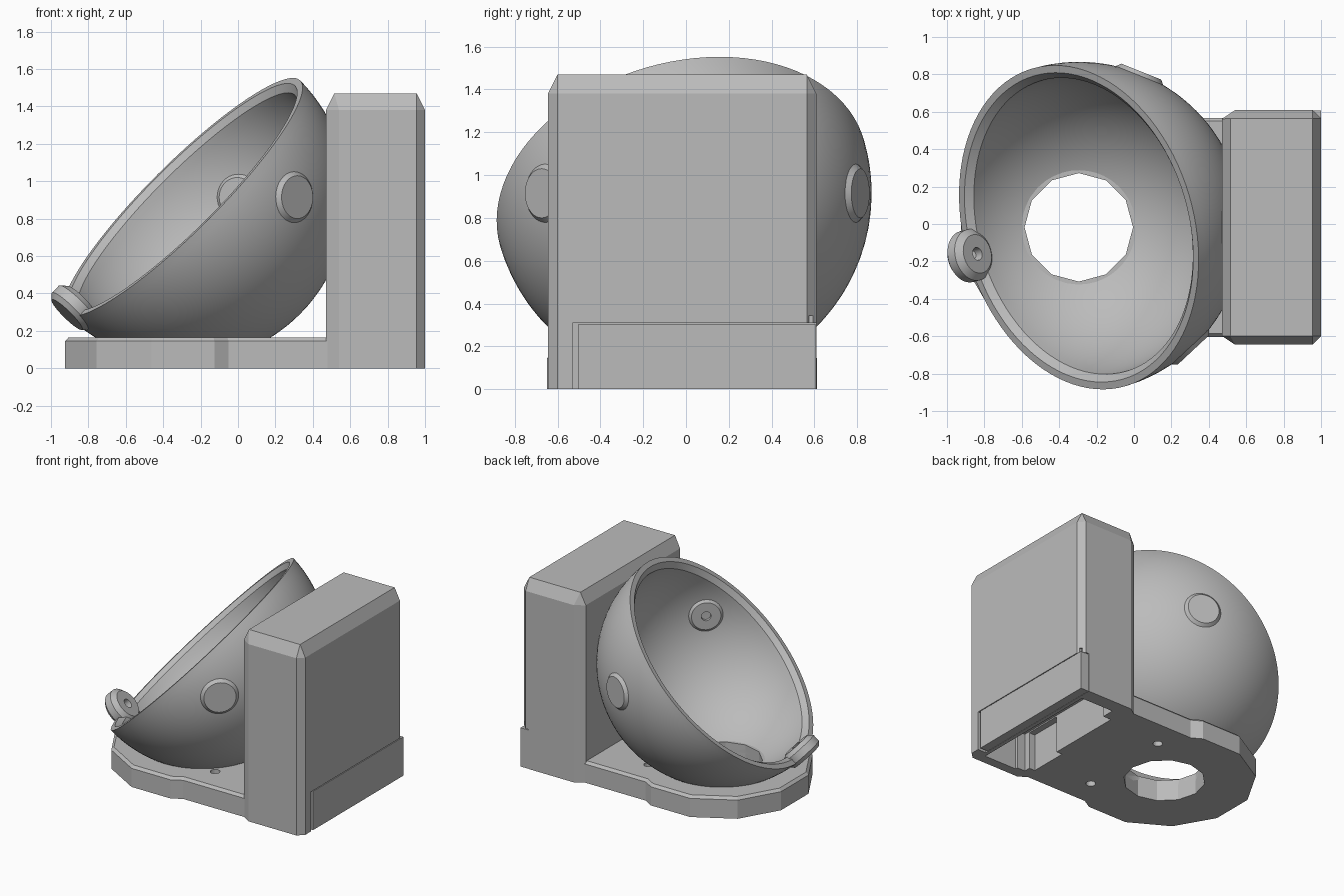
import bpy, bmesh, math
from mathutils import Vector, Matrix

if "Cube" in bpy.data.objects:
    bpy.data.objects.remove(bpy.data.objects["Cube"])

CENTRE = Vector((-0.295, -0.018, 0.915))   # centre of the bowl sphere
R_OUT, R_IN = 0.885, 0.81
CX, CY = CENTRE.x, CENTRE.y
RIM = Vector((-0.69, -0.205, 0.694)).normalized()

grey = bpy.data.materials.new("grey plastic")
grey.diffuse_color = (0.5, 0.5, 0.5, 1)
grey.use_nodes = True
grey.node_tree.nodes["Principled BSDF"].inputs["Base Color"].default_value = grey.diffuse_color


def finish(bm, name):
    bmesh.ops.remove_doubles(bm, verts=bm.verts, dist=1e-5)
    bmesh.ops.recalc_face_normals(bm, faces=bm.faces)
    me = bpy.data.meshes.new(name)
    bm.to_mesh(me)
    bm.free()
    ob = bpy.data.objects.new(name, me)
    bpy.context.collection.objects.link(ob)
    me.materials.append(grey)
    return ob


def hull(name, points):
    bm = bmesh.new()
    for p in points:
        bm.verts.new(p)
    res = bmesh.ops.convex_hull(bm, input=bm.verts)
    junk = [g for g in res["geom_interior"] if isinstance(g, bmesh.types.BMVert)]
    bmesh.ops.delete(bm, geom=junk, context='VERTS')
    bmesh.ops.dissolve_limit(bm, angle_limit=0.01, verts=bm.verts, edges=bm.edges)
    return finish(bm, name)


def box(name, x0, x1, y0, y1, z0, z1):
    return hull(name, [(x, y, z) for x in (x0, x1) for y in (y0, y1) for z in (z0, z1)])


def prism(name, outline, levels):
    """Extruded outline; levels are (z, scale about the bowl axis)."""
    bm = bmesh.new()
    rings = [[bm.verts.new((CX + (x - CX) * s, CY + (y - CY) * s, z)) for x, y in outline]
             for z, s in levels]
    n = len(outline)
    for a, b in zip(rings, rings[1:]):
        for i in range(n):
            bm.faces.new((a[i], a[(i + 1) % n], b[(i + 1) % n], b[i]))
    bm.faces.new(rings[0][::-1])
    bm.faces.new(rings[-1])
    return finish(bm, name)


def ngon(x, y, r, n, start=0.0):
    return [(x + r * math.cos(start + 2 * math.pi * i / n),
             y + r * math.sin(start + 2 * math.pi * i / n)) for i in range(n)]


def lathe(name, profile, axis, steps):
    """Spin (radius, height) points about an axis through the bowl centre."""
    bm = bmesh.new()
    vs = [bm.verts.new((r, 0, h)) for r, h in profile]
    es = [bm.edges.new(p) for p in zip(vs, vs[1:])]
    bmesh.ops.spin(bm, geom=vs + es, cent=(0, 0, 0), axis=(0, 0, 1),
                   angle=2 * math.pi, steps=steps)
    rot = Vector(axis).to_track_quat('Z', 'Y').to_matrix().to_4x4()
    bmesh.ops.transform(bm, matrix=Matrix.Translation(CENTRE) @ rot, verts=bm.verts)
    return finish(bm, name)


def cut(ob, *cutters):
    bpy.context.view_layer.objects.active = ob
    for c in cutters:
        m = ob.modifiers.new("cut", 'BOOLEAN')
        m.operation, m.solver, m.object = 'DIFFERENCE', 'EXACT', c
        bpy.ops.object.modifier_apply(modifier=m.name)
        c.hide_render = True


def smooth(ob, angle=30):
    bpy.ops.object.select_all(action='DESELECT')
    ob.select_set(True)
    bpy.context.view_layer.objects.active = ob
    bpy.ops.object.shade_smooth_by_angle(angle=math.radians(angle))


def arc(r, a0, a1, n):
    return [(r * math.cos(a0 + (a1 - a0) * i / n), r * math.sin(a0 + (a1 - a0) * i / n))
            for i in range(n + 1)]


# Shared cutters
drain = prism("drain_cutter", ngon(CX, CY, 0.29, 12), [(-0.1, 1), (0.6, 1)])
below = box("below_cutter", -2, 2, -2, 2, -1, 0.1)

# Tilted half-sphere bowl with a bevelled rim
tilt = math.asin(0.035 / R_IN)
profile = [(0, -R_OUT)] + arc(R_OUT, -math.pi / 2, 0, 28)[1:] + [(0.845, 0)]
profile += arc(R_IN, -tilt, -math.pi / 2, 28)[:-1] + [(0, -R_IN)]
bowl = lathe("bowl", profile, RIM, 96)
cut(bowl, below, drain)
smooth(bowl)

# Three round bosses: two in the wall, one on the low rim
boss = [(0, 0.85), (0.035, 0.85), (0.035, 0.785), (0.105, 0.785), (0.14, 0.815),
        (0.14, 0.87), (0.115, 0.897), (0, 0.897)]
for name, d in (("rear_boss", (math.cos(1.19), math.sin(1.19), 0)),
                ("front_boss", (math.cos(-0.82), math.sin(-0.82), 0)),
                ("rim_boss", (-0.69, -0.18, -0.70))):
    smooth(lathe(name, boss, d, 40))

# Twelve-sided foot plate with a straight bridge to the housing
ring = ngon(CX, CY, 0.63 / math.cos(math.pi / 12), 12, math.radians(75))[:8]
outline = [(0.5, CY + 0.585), (-0.05, CY + 0.585)]
outline += ring[:7 + 1]
outline = [p for p in outline if p[0] < -0.1 or p[1] > 0]
outline += [(-0.05, CY - 0.585), (0.5, CY - 0.585)]
outline = [outline[0], outline[1]] + sorted(
    (p for p in ngon(CX, CY, 0.63 / math.cos(math.pi / 12), 12, math.radians(15)) if p[0] < -0.1),
    key=lambda p: math.atan2(p[1] - CY, p[0] - CX) % (2 * math.pi)) + outline[-2:]
foot = prism("foot_plate", outline, [(0, 1), (0.145, 1), (0.165, 0.97)])
holes = [prism("screw_cutter", ngon(0.075, CY + s * 0.37, 0.035, 20), [(-0.1, 1), (0.4, 1)])
         for s in (-1, 1)]
cut(foot, drain, *holes)

# Upright housing with chamfered corners and top
pts = []
for s in (-1, 1):
    for x, y in ((0.47, 0.58), (0.54, 0.627), (0.955, 0.627), (1.0, 0.582)):
        pts += [(x, CY + s * y, 0), (x, CY + s * y, 1.38)]
    pts += [(x, CY + s * 0.582, 1.47) for x in (0.515, 0.955)]
housing = hull("housing", pts)
ball = lathe("ball_cutter", [(0, -0.84)] + arc(0.84, -math.pi / 2, math.pi / 2, 32)[1:-1]
             + [(0, 0.84)], (0, 0, 1), 64)
cut(housing, ball,
    box("cavity_cutter", 0.62, 0.9, -0.57, 0.5, -0.1, 1.38),
    box("mouth_cutter", 0.55, 0.8, -0.55, 0.4, -0.1, 0.3),
    box("pocket_cutter", 0.5, 0.7, -0.5, -0.2, -0.1, 0.29),
    box("door_cutter", 0.93, 1.2, -0.53, 0.8, -0.1, 0.308),
    box("slit_cutter", 0.97, 1.2, 0.575, 0.592, 0.2, 0.345))

# Sliding door at the foot of the housing
box("door", 0.932, 1.0, -0.505, 0.607, 0, 0.302)

# Remove the helpers
for ob in [o for o in bpy.data.objects if "cutter" in o.name]:
    bpy.data.objects.remove(ob)
